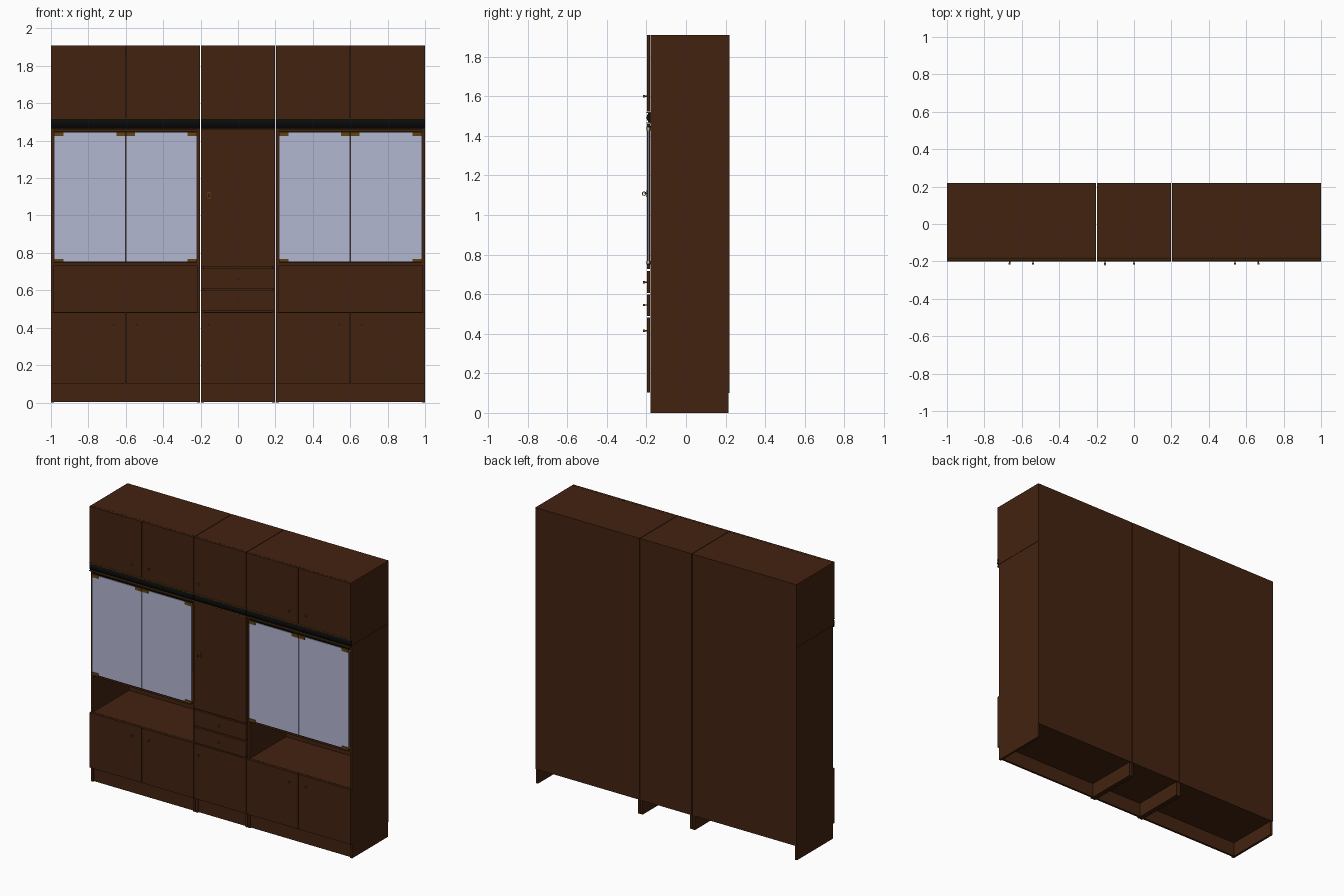
import bpy, bmesh, math
from mathutils import Matrix

if "Cube" in bpy.data.objects:
    bpy.data.objects.remove(bpy.data.objects["Cube"])


def mat(name, rgb):
    m = bpy.data.materials.new(name)
    m.diffuse_color = (*rgb, 1)
    m.use_nodes = True
    m.node_tree.nodes["Principled BSDF"].inputs["Base Color"].default_value = m.diffuse_color
    return m


WOOD = mat("dark walnut", (0.055, 0.0165, 0.005))
GLASS = mat("pale blue glass", (0.45, 0.475, 0.64))
BLACK = mat("black", (0.003, 0.003, 0.003))
BRASS = mat("old brass", (0.12, 0.055, 0.006))


def finish(bm, name, material):
    bmesh.ops.recalc_face_normals(bm, faces=bm.faces)
    me = bpy.data.meshes.new(name)
    bm.to_mesh(me)
    bm.free()
    me.materials.append(material)
    ob = bpy.data.objects.new(name, me)
    bpy.context.collection.objects.link(ob)
    return ob


def box(name, x0, x1, y0, y1, z0, z1, material=WOOD):
    bm = bmesh.new()
    bmesh.ops.create_cube(bm, size=1)
    for v in bm.verts:
        v.co.x = x0 if v.co.x < 0 else x1
        v.co.y = y0 if v.co.y < 0 else y1
        v.co.z = z0 if v.co.z < 0 else z1
    return finish(bm, name, material)


def knob(name, x, z, y=-0.196):
    # turned knob: slim stem, wider head
    bm = bmesh.new()
    for r, a, b in ((0.0035, y, y - 0.014), (0.006, y - 0.012, y - 0.021)):
        m = Matrix.Translation((x, (a + b) / 2, z)) @ Matrix.Rotation(math.pi / 2, 4, 'X')
        bmesh.ops.create_cone(bm, cap_ends=True, segments=12, radius1=r, radius2=r,
                              depth=a - b, matrix=m)
    return finish(bm, name, BRASS)


def cornice(name, x0, x1):
    # shallow bowed black strip, extruded along x
    n = 8
    prof = [(-0.18, 1.468)]
    for i in range(n + 1):
        t = i / n
        prof.append((-0.19 - 0.009 * math.sin(math.pi * t), 1.468 + 0.048 * t))
    prof.append((-0.18, 1.516))
    bm = bmesh.new()
    face = bm.faces.new([bm.verts.new((x0, y, z)) for y, z in prof])
    ext = bmesh.ops.extrude_face_region(bm, geom=[face])
    for v in ext["geom"]:
        if isinstance(v, bmesh.types.BMVert):
            v.co.x = x1
    return finish(bm, name, BLACK)


T = 0.016           # board thickness
FY, BY = -0.18, 0.214   # carcass front and back
DF = -0.197         # door front face
G = 0.002           # half gap between doors
SEAM = 1.475        # seam between lower and upper cabinets
cabinets = (("left", -1.0, -0.202), ("middle", -0.198, 0.198), ("right", 0.202, 1.0))

for side, x0, x1 in cabinets:
    # side boards, lower and upper
    for tag, a, b in (("a", x0, x0 + T), ("b", x1 - T, x1)):
        box(f"{side}_side_board_{tag}", a, b, FY, BY, 0, SEAM - 0.001)
        box(f"{side}_upper_side_board_{tag}", a, b, FY, BY, SEAM + 0.001, 1.91)
    i0, i1 = x0 + T, x1 - T
    # back, plinth and horizontal boards
    box(f"{side}_back_panel", x0, x1, BY, 0.22, 0.1, 1.91)
    box(f"{side}_plinth", i0, i1, -0.172, -0.157, 0.002, 0.1)
    for nm, z in (("floor", 0.1), ("counter", 0.467), ("display_shelf", 0.732),
                  ("display_top", SEAM - T - 0.001), ("upper_floor", SEAM + 0.001),
                  ("top", 1.91 - T)):
        box(f"{side}_{nm}", i0, i1, FY, BY, z, z + T)
    # cornice strip with brass edging
    cornice(f"{side}_cornice", x0, x1)
    for nm, z in (("lower", 1.463), ("upper", 1.515)):
        box(f"{side}_{nm}_brass_trim", x0, x1, -0.2, FY, z, z + 0.005, BRASS)

# upper and lower doors, five across
for i in range(5):
    x = -1 + 0.4 * i
    for nm, z0, z1 in (("lower", 0.102, 0.482), ("upper", 1.522, 1.91)):
        a = x if i == 0 else x + G
        b = x + 0.4 if i == 4 else x + 0.4 - G
        box(f"{nm}_door_{i + 1}", a, b, DF, FY - 0.001, z0, z1)
for i, x in enumerate((-0.665, -0.54, -0.155, 0.54, 0.665)):
    knob(f"upper_knob_{i + 1}", x, 1.6)
    knob(f"lower_knob_{i + 1}", x, 0.415)

# middle column: two drawers and a tall door
for i, (z0, z1, zk) in enumerate(((0.49, 0.598, 0.545), (0.607, 0.717, 0.66))):
    box(f"drawer_front_{i + 1}", -0.198, 0.198, DF, FY - 0.001, z0, z1)
    knob(f"drawer_knob_{i + 1}", 0, zk)
box("tall_door", -0.198, 0.198, DF, FY - 0.001, 0.727, 1.461)

# lock plate and key
box("lock_plate", -0.164, -0.146, DF - 0.003, DF, 1.09, 1.125, BRASS)
box("key_stem", -0.157, -0.153, -0.21, DF, 1.106, 1.110, BRASS)
bpy.ops.mesh.primitive_torus_add(major_radius=0.009, minor_radius=0.002, major_segments=16,
                                 minor_segments=6, location=(-0.155, -0.2115, 1.108),
                                 rotation=(0, math.pi / 2, 0))
key = bpy.context.object
key.name = "key_bow"
key.data.materials.append(BRASS)

# glass door pairs with hinges, mirrored left and right
for side, s in (("left", -1), ("right", 1)):
    def span(a, b):
        return min(s * a, s * b), max(s * a, s * b)
    for nm, a, b in (("inner", 0.219, 0.598), ("outer", 0.602, 0.984)):
        box(f"{side}_{nm}_glass_door", *span(a, b), -0.194, -0.188, 0.755, 1.443, GLASS)
    for nm, z in (("top", 1.443), ("bottom", 0.749)):
        box(f"{side}_{nm}_seal", *span(0.219, 0.984), -0.19, FY, z, z + 0.006, BLACK)
    spans = (("inner", 0.219, 0.27), ("outer", 0.934, 0.984))
    for nm, a, b in spans + (("catch_a", 0.55, 0.598), ("catch_b", 0.602, 0.65)):
        box(f"{side}_{nm}_top_hinge", *span(a, b), -0.2, FY, 1.426, 1.446, BRASS)
    for nm, a, b in spans:
        box(f"{side}_{nm}_bottom_hinge", *span(a, b), -0.2, FY, 0.75, 0.768, BRASS)
